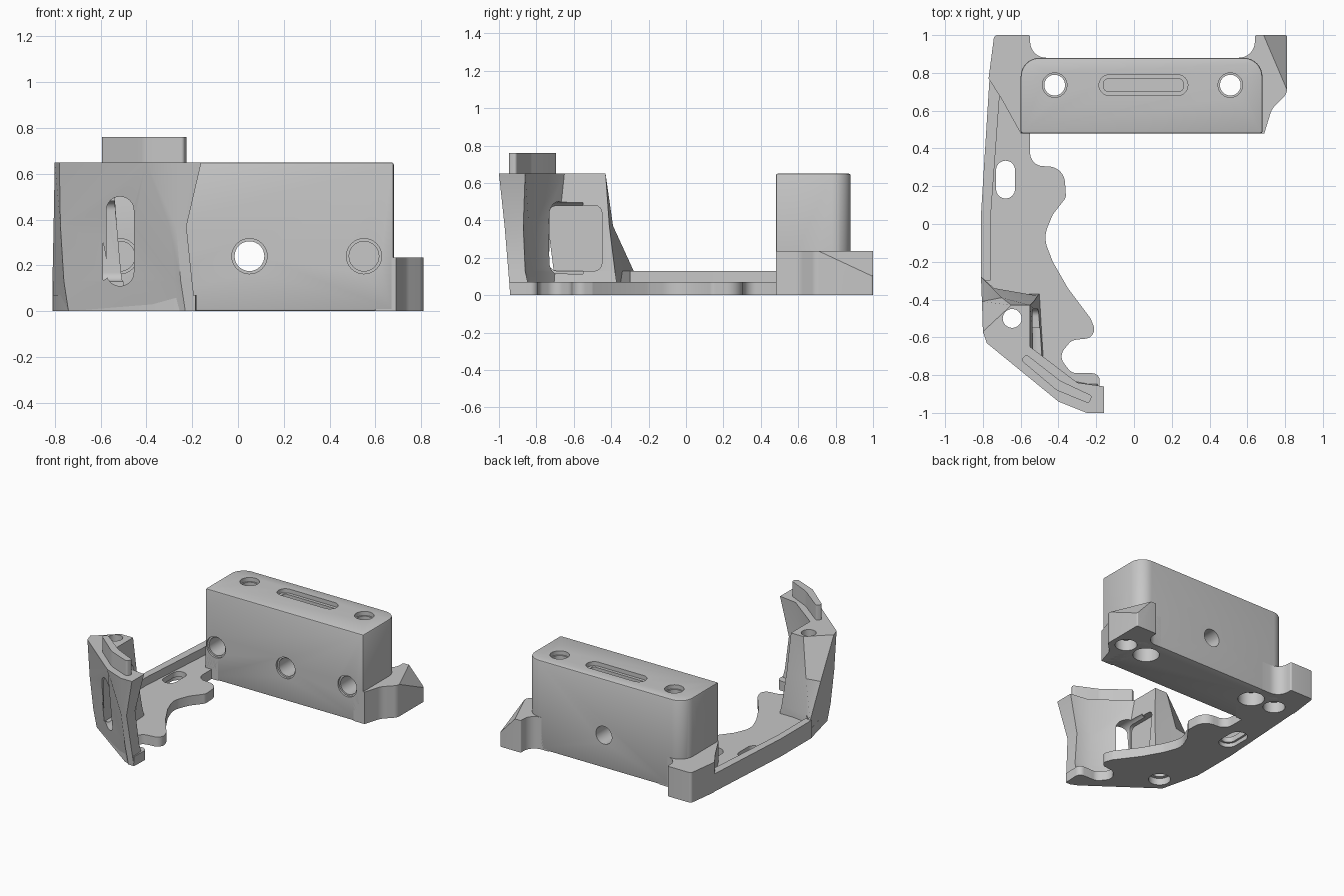
import bpy, bmesh, math
from mathutils import Vector

if "Cube" in bpy.data.objects:
    bpy.data.objects.remove(bpy.data.objects["Cube"], do_unlink=True)

SHADE = (0.57, 0.57, 0.57, 1)
grey = bpy.data.materials.new("light grey")
grey.use_nodes = True
grey.diffuse_color = SHADE
grey.node_tree.nodes["Principled BSDF"].inputs["Base Color"].default_value = SHADE


def rounded(pts, steps=8):
    """Outline from (u, v[, radius]) corners, with a tangent arc at each radius."""
    out = []
    for i, p in enumerate(pts):
        c = Vector(p[:2])
        if len(p) < 3:
            out.append(c)
            continue
        a = (Vector(pts[i - 1][:2]) - c).normalized()
        b = (Vector(pts[(i + 1) % len(pts)][:2]) - c).normalized()
        half = a.angle(b) / 2
        mid = c + (a + b).normalized() * p[2] / math.sin(half)
        start = c + a * p[2] / math.tan(half) - mid
        end = c + b * p[2] / math.tan(half) - mid
        a0 = math.atan2(start.y, start.x)
        turn = math.atan2(start.x * end.y - start.y * end.x, start.dot(end))
        for k in range(steps + 1):
            t = a0 + turn * k / steps
            out.append(mid + Vector((math.cos(t), math.sin(t))) * p[2])
    return out


def finish(bm, name):
    bmesh.ops.recalc_face_normals(bm, faces=bm.faces)
    mesh = bpy.data.meshes.new(name)
    bm.to_mesh(mesh)
    bm.free()
    mesh.materials.append(grey)
    ob = bpy.data.objects.new(name, mesh)
    bpy.context.collection.objects.link(ob)
    return ob


def loft(name, rings):
    """Skin closed rings of 3D points and cap both ends."""
    bm = bmesh.new()
    rows = [[bm.verts.new(p) for p in r] for r in rings]
    n = len(rows[0])
    for lo, hi in zip(rows, rows[1:]):
        for i in range(n):
            j = (i + 1) % n
            bm.faces.new((lo[i], lo[j], hi[j], hi[i]))
    bm.faces.new(rows[0])
    bm.faces.new(rows[-1])
    return finish(bm, name)


def prism(name, pts, lo, hi, axis="z"):
    place = {"z": lambda p, w: (p[0], p[1], w),
             "y": lambda p, w: (p[0], w, p[1]),
             "x": lambda p, w: (w, p[0], p[1])}[axis]
    outline = rounded(pts)
    return loft(name, [[place(p, w) for p in outline] for w in (lo, hi)])


def box_outline(u, v, hu, hv, r):
    return [(u - hu, v - hv, r), (u + hu, v - hv, r), (u + hu, v + hv, r), (u - hu, v + hv, r)]


def activate(ob):
    bpy.ops.object.select_all(action="DESELECT")
    ob.select_set(True)
    bpy.context.view_layer.objects.active = ob


def cut(cutter, *targets):
    cutter.hide_render = True
    for t in targets:
        m = t.modifiers.new("cut", "BOOLEAN")
        m.operation, m.solver, m.object = "DIFFERENCE", "EXACT", cutter
        activate(t)
        bpy.ops.object.modifier_apply(modifier=m.name)
    bpy.data.objects.remove(cutter, do_unlink=True)


def hole(u, v, r, lo, hi, axis, *targets):
    circle = [(u + r * math.cos(k * math.tau / 32), v + r * math.sin(k * math.tau / 32)) for k in range(32)]
    cut(prism("hole_cutter", circle, lo, hi, axis), *targets)


# Main block with rounded back corners and softened edges
block = prism("main_block", [(-0.6, 0.48), (0.68, 0.48), (0.68, 0.88, 0.1), (-0.6, 0.88, 0.1)], 0, 0.65)
bev = block.modifiers.new("soft_edges", "BEVEL")
bev.width, bev.segments, bev.limit_method, bev.angle_limit = 0.01, 2, "ANGLE", math.radians(40)
activate(block)
bpy.ops.object.modifier_apply(modifier=bev.name)

# Feet at the block ends, blending into its back face
left_foot = prism("left_foot", [(0.5, 0.6), (0.5, 0.88), (0.64, 0.88, 0.085), (0.64, 1.0, 0.01), (0.81, 1.0, 0.01),
                                (0.81, 0.69, 0.06), (0.73, 0.61, 0.1), (0.69, 0.48), (0.6, 0.48)], 0, 0.235)
bm = bmesh.new()
bm.from_mesh(left_foot.data)
bmesh.ops.bisect_plane(bm, geom=bm.verts[:] + bm.edges[:] + bm.faces[:], plane_co=(0.81, 1, 0.1),
                       plane_no=(0.036, 0.0154, 0.033), clear_outer=True)
bmesh.ops.holes_fill(bm, edges=[e for e in bm.edges if e.is_boundary])
bmesh.ops.recalc_face_normals(bm, faces=bm.faces)
bm.to_mesh(left_foot.data)
bm.free()
right_foot = prism("right_foot", [(-0.4, 0.6), (-0.4, 0.88), (-0.55, 0.88, 0.085), (-0.55, 1.0, 0.01), (-0.74, 1.0, 0.02),
                                  (-0.77, 0.77), (-0.7, 0.66, 0.1), (-0.6, 0.48), (-0.5, 0.48)], 0, 0.22)

# Flat arm plate with a wavy inner edge
plate = prism("arm_plate", [
    (-0.6, 0.7), (-0.76, 0.77), (-0.81, 0.05), (-0.81, -0.29), (-0.74, -0.58), (-0.27, -0.92), (-0.185, -0.94),
    (-0.18, -0.79, 0.04), (-0.33, -0.79, 0.06), (-0.4, -0.7, 0.06), (-0.33, -0.615, 0.06), (-0.19, -0.6, 0.05),
    (-0.23, -0.5, 0.04), (-0.35, -0.34), (-0.43, -0.2, 0.15), (-0.48, -0.07, 0.15), (-0.43, 0.05), (-0.36, 0.14, 0.04),
    (-0.37, 0.3, 0.09), (-0.55, 0.31, 0.07), (-0.55, 0.6)], 0, 0.07)
rim = prism("arm_rim", [(-0.81, -0.3), (-0.76, -0.3), (-0.76, 0.02), (-0.71, 0.7), (-0.765, 0.77), (-0.81, 0.05)], 0, 0.13)

# Corner tower: leaning outer faces, hollowed inner side, waist near mid height
sections = [
    (0.0, [(-0.81, -0.28), (-0.74, -0.36), (-0.49, -0.36), (-0.47, -0.71), (-0.3, -0.83), (-0.185, -0.83),
           (-0.185, -0.94), (-0.23, -0.94), (-0.26, -0.92), (-0.74, -0.58)]),
    (0.13, [(-0.81, -0.28), (-0.74, -0.34), (-0.51, -0.38), (-0.49, -0.7), (-0.31, -0.84), (-0.2, -0.86),
            (-0.2, -0.95), (-0.25, -0.95), (-0.275, -0.925), (-0.76, -0.59)]),
    (0.37, [(-0.805, -0.41), (-0.7, -0.39), (-0.53, -0.41), (-0.52, -0.68), (-0.33, -0.84), (-0.225, -0.87),
            (-0.225, -0.97), (-0.27, -0.97), (-0.3, -0.94), (-0.775, -0.61)]),
    (0.65, [(-0.8, -0.57), (-0.65, -0.43), (-0.55, -0.43), (-0.55, -0.65), (-0.3, -0.84), (-0.16, -0.86),
            (-0.16, -1.0), (-0.25, -1.0), (-0.4, -0.94), (-0.78, -0.63)])]
tower = loft("corner_tower", [[(x, y, z) for x, y in ring] for z, ring in sections])

# Raised tongue on top of the tower
prism("top_tongue", [(-0.6, -0.72, 0.015), (-0.57, -0.69, 0.015), (-0.39, -0.83, 0.1), (-0.22, -0.91, 0.015),
                     (-0.24, -0.95, 0.015), (-0.41, -0.88, 0.1)], 0.6, 0.76)

# Tower window, front slot and screw hole
cut(prism("window_cutter", box_outline(-0.59, 0.305, 0.14, 0.175, 0.04), -0.59, -0.3, "x"), tower)
cut(prism("slot_cutter", box_outline(-0.515, 0.305, 0.06, 0.195, 0.0595), -1.1, -0.55, "y"), tower)
hole(-0.645, -0.5, 0.05, -0.1, 0.8, "z", tower, plate)
hole(-0.645, -0.5, 0.075, -0.1, 0.05, "z", tower, plate)

# Arm slot with a wider recess underneath
cut(prism("slot_cutter", box_outline(-0.68, 0.235, 0.05, 0.1, 0.0495), -0.1, 0.2), plate, rim)
cut(prism("slot_cutter", box_outline(-0.68, 0.235, 0.065, 0.115, 0.0645), -0.1, 0.03), plate, rim)

# Vertical screw holes with wide mouths, and blind sockets in the feet
for x in (-0.42, 0.51):
    hole(x, 0.735, 0.055, -0.1, 0.8, "z", block, left_foot, right_foot)
    hole(x, 0.735, 0.065, 0.62, 0.8, "z", block)
    hole(x, 0.735, 0.09, -0.1, 0.1, "z", block, left_foot, right_foot)
hole(0.7, 0.75, 0.075, -0.1, 0.08, "z", block, left_foot)
hole(-0.61, 0.75, 0.075, -0.1, 0.08, "z", block, right_foot, plate)

# Stepped slot in the top of the block
cut(prism("slot_cutter", box_outline(0.05, 0.735, 0.235, 0.055, 0.054), 0.62, 0.8), block)
cut(prism("slot_cutter", box_outline(0.05, 0.735, 0.21, 0.032, 0.02), 0.55, 0.8), block)

# Front holes: the middle one goes right through
for x, depth in ((-0.515, 0.66), (0.05, 1.1), (0.55, 0.66)):
    hole(x, 0.24, 0.065, 0.3, depth, "y", block, left_foot, right_foot)
    hole(x, 0.24, 0.077, 0.3, 0.495, "y", block, left_foot, right_foot)

for ob in bpy.context.collection.objects:
    if ob.type == "MESH" and ob.data.materials and ob.data.materials[0] == grey:
        activate(ob)
        bpy.ops.object.shade_smooth_by_angle(angle=math.radians(30))
